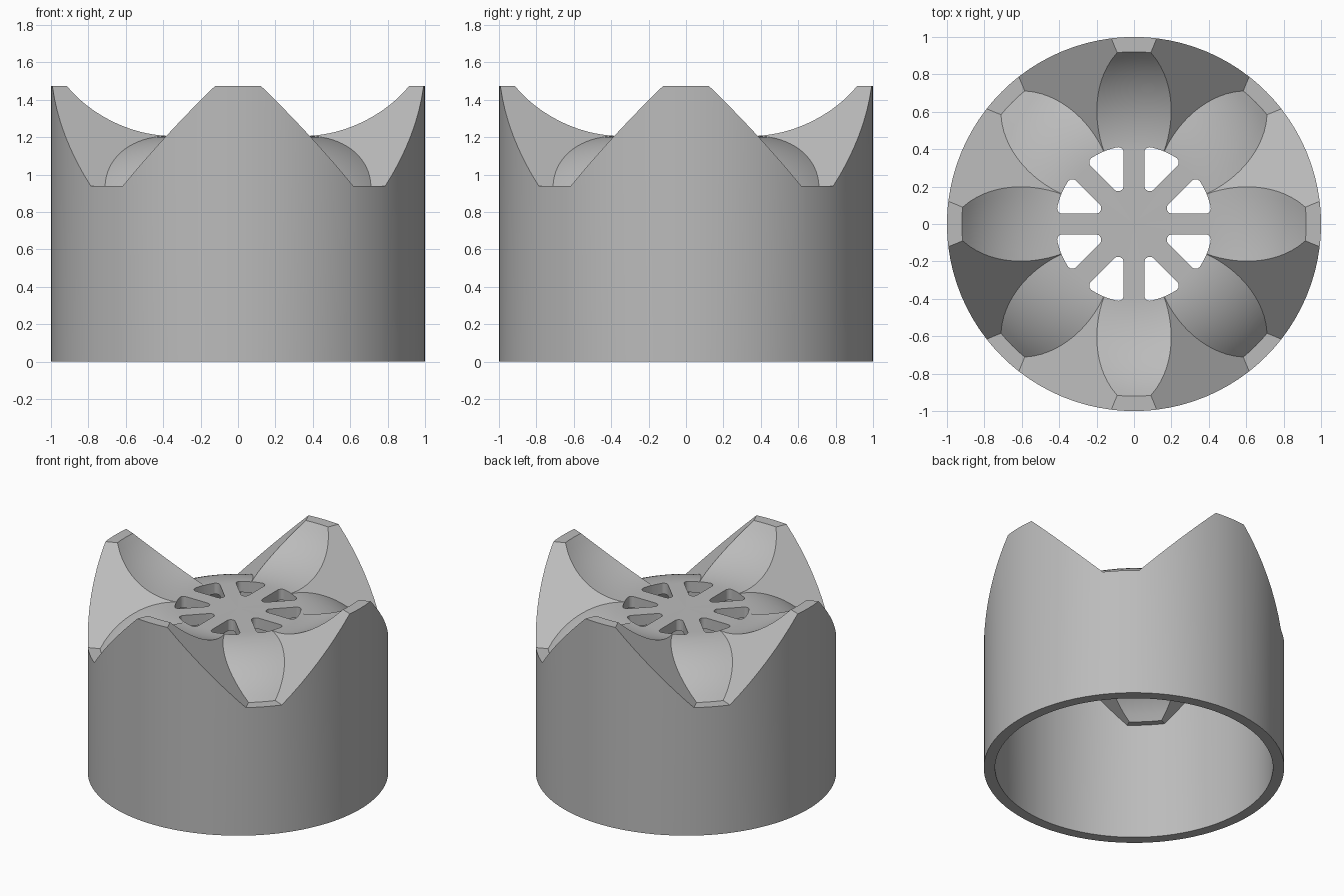
import bpy
import bmesh
from math import radians, sin, cos, asin, sqrt

cube = bpy.data.objects.get("Cube")
if cube:
    bpy.data.objects.remove(cube, do_unlink=True)

MID, RISE = 1.2075, 0.2675      # hub height, tooth height above and below it
HUB, ARC = 0.39, 0.66           # hub radius, radius of the petal curve
SKIN = 0.08                     # thickness of the crown
INNER = 0.925                   # inner wall radius
HALF = radians(22.5)


def steps(a, b, n):
    return [a + (b - a) * i / n for i in range(n)]


def curve(r, radius):
    """Petal profile: an arc leaving the hub level, stopped at the tooth height."""
    d = min(max(r - HUB, 0), radius * 0.999)
    return min(radius - sqrt(radius ** 2 - d * d), RISE)


def crown_ring(r, skin):
    """One ring of the crown: four peaks and four valleys joined by 45 degree planes."""
    drop = skin * sqrt(2)
    high = curve(r, ARC + skin) - skin
    low = -curve(r, ARC - skin) - skin
    up, down = asin((high + drop) / r), asin((low + drop) / r)
    phis = steps(HALF, up, 4) + steps(up, down, 8) + steps(down, -HALF, 4) + [-HALF]
    ring = []
    for k in range(8):
        order = phis[:-1] if k % 2 == 0 else phis[:0:-1]
        side = 1 if k % 2 == 0 else -1
        for phi in order:
            a = HALF * (2 * k + 1) - side * phi
            z = MID + min(max(r * sin(phi) - drop, low), high)
            ring.append((r * cos(a), r * sin(a), z))
    return ring


def floor_ring(ring):
    return [(x, y, 0) for x, y, z in ring]


def petal_end(radius):
    return HUB + sqrt(radius ** 2 - (radius - RISE) ** 2)


# Shell: outer wall, crown top, hub, crown underside, inner wall
top_end, under_end = petal_end(ARC), petal_end(ARC - SKIN)
top = [crown_ring(r, 0) for r in [1] + steps(top_end, HUB, 16) + [HUB]]
under = [crown_ring(r, SKIN) for r in steps(HUB, under_end, 16) + [under_end, 0.9, INNER]]
count = len(top[0])
rings = [floor_ring(top[0])] + top + [[(0, 0, MID)] * count, None]
rings += [[(0, 0, MID - SKIN)] * count] + under + [floor_ring(under[-1]), floor_ring(top[0])]

bm = bmesh.new()
previous = None
for ring in rings:
    current = [bm.verts.new(p) for p in ring] if ring else None
    if previous and current:
        for i in range(count):
            j = (i + 1) % count
            bm.faces.new((previous[i], previous[j], current[j], current[i]))
    previous = current
bmesh.ops.remove_doubles(bm, verts=bm.verts, dist=1e-5)
bmesh.ops.recalc_face_normals(bm, faces=bm.faces)
mesh = bpy.data.meshes.new("crown_cup")
bm.to_mesh(mesh)
bm.free()
cup = bpy.data.objects.new("crown_cup", mesh)
bpy.context.collection.objects.link(cup)

# Cutter: eight rounded wedges between the hub spokes
SPOKE, ROUND, REACH = 0.055, 0.03, 0.42


def arc(cx, cy, radius, a, b, n):
    return [(cx + radius * cos(t), cy + radius * sin(t)) for t in steps(a, b, n) + [b]]


tip = (SPOKE + ROUND) / sin(HALF)
edge = REACH - ROUND
turn = HALF - asin((SPOKE + ROUND) / edge)
normal = HALF + radians(90)
wedge = arc(tip, 0, ROUND, normal, radians(360) - normal, 8)
wedge += arc(edge * cos(turn), -edge * sin(turn), ROUND, -normal, -turn, 6)
wedge += arc(0, 0, REACH, -turn, turn, 6)[1:-1]
wedge += arc(edge * cos(turn), edge * sin(turn), ROUND, turn, normal, 6)

bm = bmesh.new()
for k in range(8):
    a = HALF * (2 * k + 1)
    face = bm.faces.new([bm.verts.new((x * cos(a) - y * sin(a), x * sin(a) + y * cos(a), 1.0))
                         for x, y in wedge])
    solid = bmesh.ops.extrude_face_region(bm, geom=[face])["geom"]
    bmesh.ops.translate(bm, vec=(0, 0, 0.4),
                        verts=[v for v in solid if isinstance(v, bmesh.types.BMVert)])
bmesh.ops.recalc_face_normals(bm, faces=bm.faces)
mesh = bpy.data.meshes.new("hole_cutter")
bm.to_mesh(mesh)
bm.free()
cutter = bpy.data.objects.new("hole_cutter", mesh)
cutter.hide_render = True
bpy.context.collection.objects.link(cutter)

# Cut the holes
cut = cup.modifiers.new("holes", "BOOLEAN")
cut.operation = "DIFFERENCE"
cut.solver = "EXACT"
cut.object = cutter
bpy.ops.object.select_all(action="DESELECT")
cup.select_set(True)
bpy.context.view_layer.objects.active = cup
bpy.ops.object.modifier_apply(modifier=cut.name)
bpy.data.objects.remove(cutter, do_unlink=True)

# Colour and shading
grey = bpy.data.materials.new("light grey")
grey.use_nodes = True
colour = (0.5, 0.5, 0.5, 1)
grey.diffuse_color = colour
grey.node_tree.nodes["Principled BSDF"].inputs["Base Color"].default_value = colour
cup.data.materials.clear()
cup.data.materials.append(grey)
bpy.ops.object.shade_smooth_by_angle(angle=radians(10))
